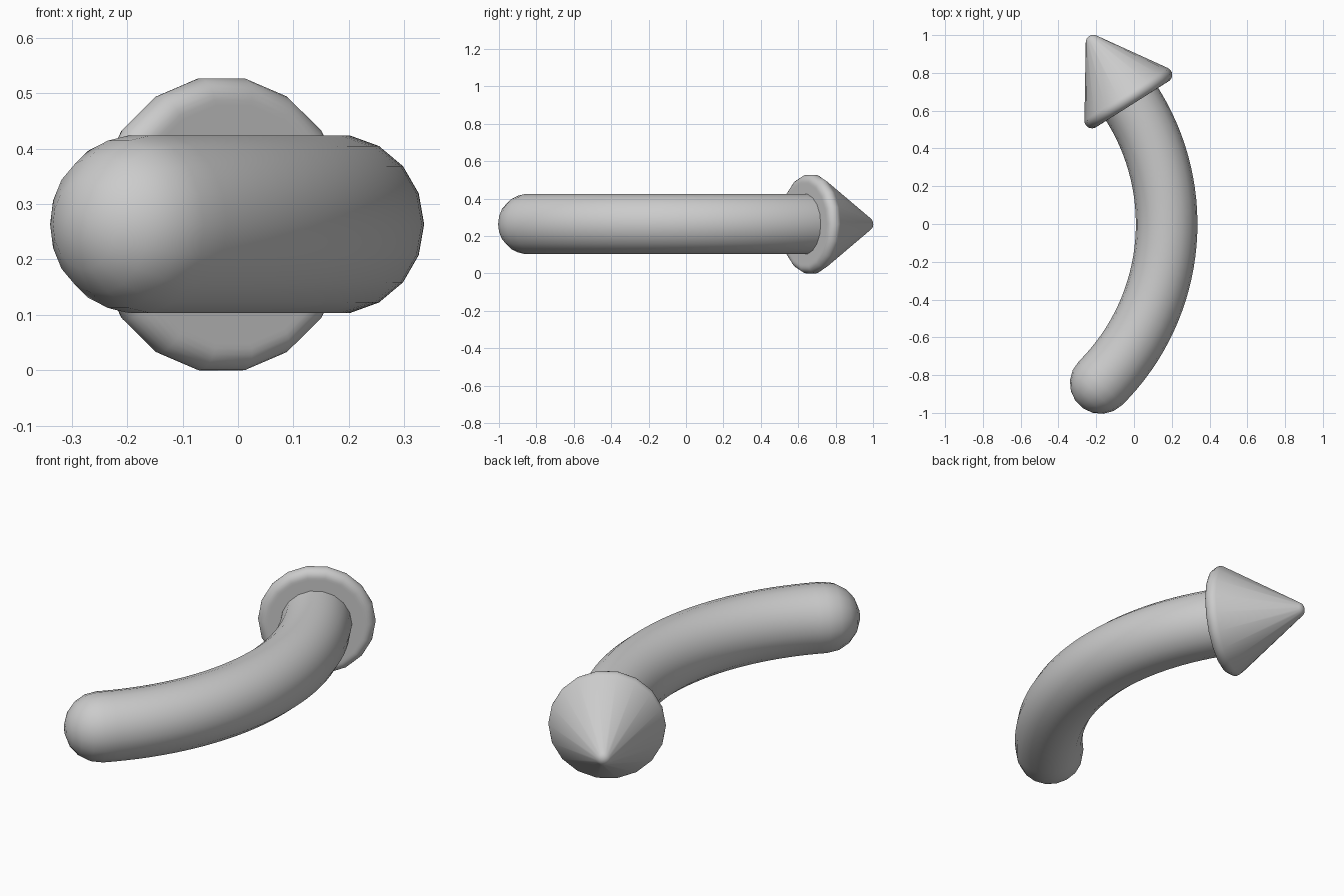
import bpy, bmesh
from math import sin, cos, radians, atan2
from mathutils import Vector

if "Cube" in bpy.data.objects:
    bpy.data.objects.remove(bpy.data.objects["Cube"])

SIDES = 18
Z = 0.2635
UP = Vector((0, 0, 1))


def loft(name, rings):
    """Skin circular rings given as (centre, axis direction, radius)."""
    bm = bmesh.new()
    loops = []
    for centre, axis, r in rings:
        side = axis.cross(UP).normalized()
        loops.append([bm.verts.new(centre + r * (side * cos(radians(360 / SIDES * i))
                                                 + UP * sin(radians(360 / SIDES * i))))
                      for i in range(SIDES)])
    for a, b in zip(loops, loops[1:]):
        for i in range(SIDES):
            j = (i + 1) % SIDES
            bm.faces.new((a[i], a[j], b[j], b[i]))
    bm.faces.new(loops[0])
    bm.faces.new(loops[-1])
    bmesh.ops.recalc_face_normals(bm, faces=bm.faces)
    for f in bm.faces:
        f.smooth = True
    me = bpy.data.meshes.new(name)
    bm.to_mesh(me)
    bm.free()
    ob = bpy.data.objects.new(name, me)
    bpy.context.collection.objects.link(ob)
    return ob


# Curved shaft: domed tail, then a circular arc running into the head
ARC_R, ARC_X, TUBE_R = 1.189, -1.016, 0.163
START, END, STEPS = -45.1, 36.0, 32


def arc(deg):
    a = radians(deg)
    return (Vector((ARC_X + ARC_R * cos(a), ARC_R * sin(a), Z)),
            Vector((-sin(a), cos(a), 0)))


tail, tail_dir = arc(START)
shaft = [(tail - tail_dir * TUBE_R * cos(radians(p)), tail_dir, TUBE_R * sin(radians(p)))
         for p in (10, 30, 50, 70)]
for i in range(STEPS + 1):
    c, d = arc(START + (END - START) * i / STEPS)
    shaft.append((c, d, TUBE_R))
loft("curved_shaft", shaft)

# Cone head: rounded rim and rounded tip
BASE = Vector((-0.03, 0.668, Z))
AXIS = Vector((cos(radians(122.3)), sin(radians(122.3)), 0))
FILLET, RIM, HEIGHT = 0.04, 0.2276, 0.347
slope = atan2(RIM, HEIGHT)          # angle of the cone side's normal
profile = [(0.12, -FILLET), (RIM - 0.01, -FILLET)]
for i in range(9):
    a = radians(-90) + (slope + radians(90)) * i / 8
    profile.append((RIM + FILLET * cos(a), FILLET * sin(a)))
for i in range(6):
    a = slope + (radians(87) - slope) * i / 5
    profile.append((FILLET * cos(a), HEIGHT + FILLET * sin(a)))
loft("arrow_head", [(BASE + AXIS * t, AXIS, r) for r, t in profile])
